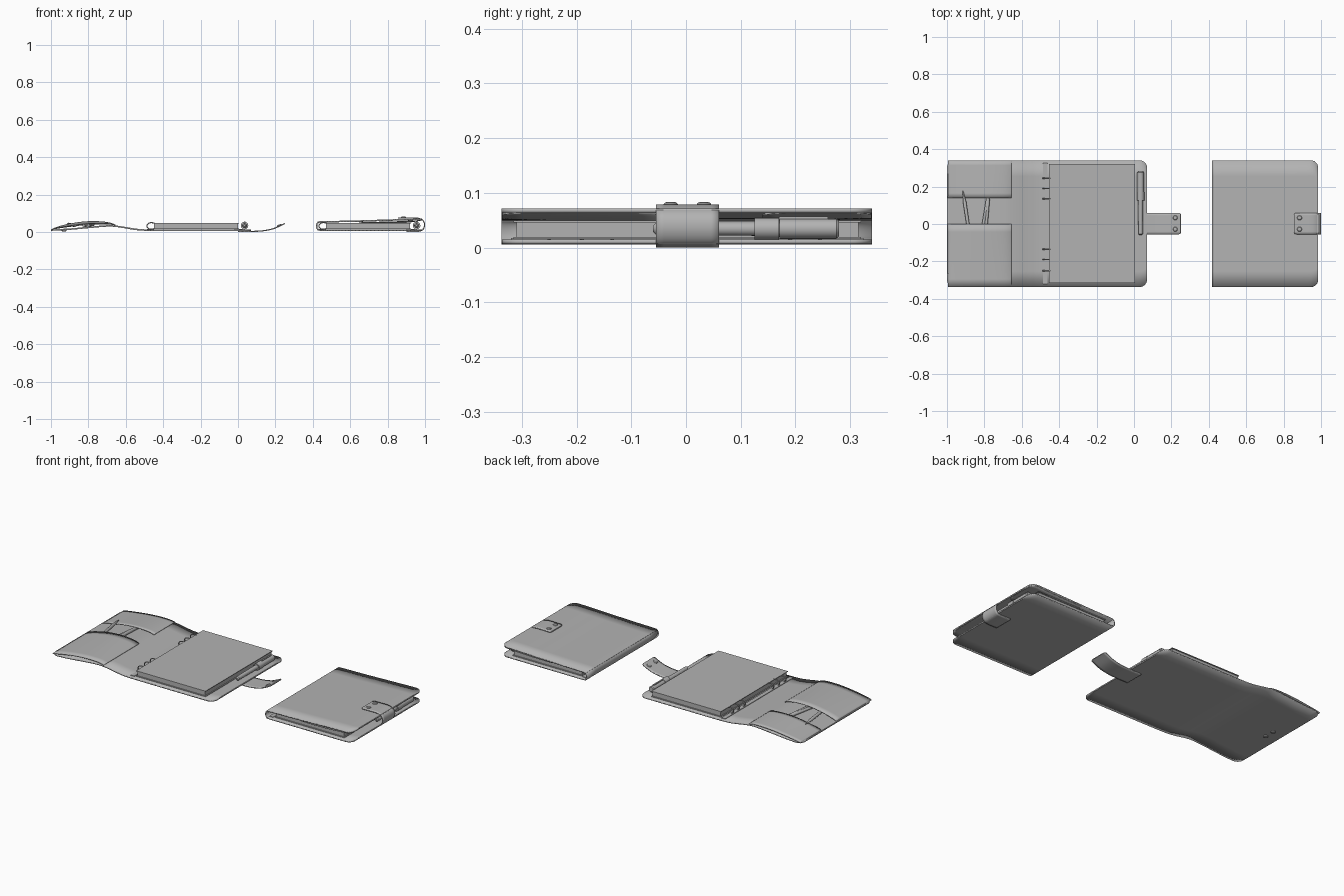
import bpy, bmesh, math
from mathutils import Vector, Matrix

if "Cube" in bpy.data.objects:
    bpy.data.objects.remove(bpy.data.objects["Cube"])

grey = bpy.data.materials.new("soft grey")
grey.diffuse_color = (0.45, 0.45, 0.45, 1)
grey.use_nodes = True
grey.node_tree.nodes["Principled BSDF"].inputs["Base Color"].default_value = grey.diffuse_color


def finish(name, bm, angle=35):
    bmesh.ops.recalc_face_normals(bm, faces=bm.faces)
    me = bpy.data.meshes.new(name)
    bm.to_mesh(me)
    bm.free()
    ob = bpy.data.objects.new(name, me)
    bpy.context.collection.objects.link(ob)
    me.materials.append(grey)
    bpy.context.view_layer.objects.active = ob
    ob.select_set(True)
    bpy.ops.object.shade_smooth_by_angle(angle=math.radians(angle))
    ob.select_set(False)
    return ob


def smooth_path(pts, n=10):
    """Catmull-Rom curve through (x, z) points."""
    p = [Vector(q) for q in pts]
    p = [2 * p[0] - p[1]] + p + [2 * p[-1] - p[-2]]
    out = []
    for a, b, c, d in zip(p, p[1:], p[2:], p[3:]):
        for i in range(n):
            t = i / n
            out.append(0.5 * (2 * b + (c - a) * t + (2 * a - 5 * b + 4 * c - d) * t * t
                              + (3 * b - a - 3 * c + d) * t ** 3))
    return out + [p[-2]]


def sheet(name, pts, y0, y1, thick, r0=0.0, r1=0.0, lift=None, cols=8):
    """Leather sheet: path in xz swept over y, rounded corners at either end."""
    path = smooth_path(pts)
    # extra stations at both ends so the corners come out round
    for r, at_end in ((r0, False), (r1, True)):
        if r:
            if at_end:
                path.reverse()
            a = path[0]
            far = next(i for i, q in enumerate(path) if (q - a).length > r)
            d = (path[far] - a).normalized()
            arc = [a + d * r * (1 - math.cos(k * math.pi / 12)) for k in range(6)]
            path = arc + path[far:]
            if at_end:
                path.reverse()
    length = [0]
    for a, b in zip(path, path[1:]):
        length.append(length[-1] + (b - a).length)
    bm = bmesh.new()
    rows = []
    for q, s in zip(path, length):
        inset = 0
        for r, d in ((r0, s), (r1, length[-1] - s)):
            if r and d < r:
                inset = r - math.sqrt(max(0, r * r - (r - d) ** 2))
        row = []
        for j in range(cols + 1):
            y = y0 + inset + (y1 - y0 - 2 * inset) * j / cols
            z = q.y + (lift(s / length[-1], j / cols) if lift else 0)
            row.append(bm.verts.new((q.x, y, z)))
        rows.append(row)
    for a, b in zip(rows, rows[1:]):
        for j in range(cols):
            bm.faces.new((a[j], a[j + 1], b[j + 1], b[j]))
    ob = finish(name, bm)
    m = ob.modifiers.new("thickness", 'SOLIDIFY')
    m.thickness, m.offset = thick, 0
    return ob


def box(name, x0, x1, y0, y1, z0, z1):
    bm = bmesh.new()
    bmesh.ops.create_cube(bm, size=1)
    for v in bm.verts:
        v.co = Vector(((x0 + x1) / 2 + v.co.x * (x1 - x0), (y0 + y1) / 2 + v.co.y * (y1 - y0),
                       (z0 + z1) / 2 + v.co.z * (z1 - z0)))
    return finish(name, bm)


def turned(name, profile, start, axis, seg=20):
    """Round part: (distance, radius) profile along an axis."""
    bm = bmesh.new()
    rot = Vector((0, 0, 1)).rotation_difference(Vector(axis)).to_matrix()
    rings = []
    for d, r in profile:
        rings.append([bm.verts.new(Vector(start) + rot @ Vector((
            r * math.cos(k * math.tau / seg), r * math.sin(k * math.tau / seg), d)))
            for k in range(seg)])
    for a, b in zip(rings, rings[1:]):
        for k in range(seg):
            bm.faces.new((a[k], a[k - 1], b[k - 1], b[k]))
    bm.faces.new(rings[0])
    bm.faces.new(rings[-1])
    return finish(name, bm)


def snap(name, x, y, z, axis):
    turned(name, [(0, .013), (.003, .013), (.006, .010), (.007, .004)], (x, y, z), axis)


def ring(name, x, y):
    """Binder ring, lying in the xz plane."""
    bm = bmesh.new()
    n, m, grid = 20, 6, []
    for i in range(n):
        a = i * math.tau / n
        grid.append([])
        for k in range(m):
            b = k * math.tau / m
            grid[-1].append(bm.verts.new((
                x + (.024 + .003 * math.cos(b)) * math.cos(a), y + .004 * math.sin(b),
                .034 + (.018 + .003 * math.cos(b)) * math.sin(a))))
    for i in range(n):
        for k in range(m):
            bm.faces.new((grid[i - 1][k - 1], grid[i - 1][k], grid[i][k], grid[i][k - 1]))
    finish(name, bm)


def contents(label, dx):
    # page block with thin dividers and binder spine
    box(label + "_pages", dx - .45, dx, -.31, .315, .021, .047)
    box(label + "_top_divider", dx - .455, dx + .005, -.315, .32, .047, .051)
    box(label + "_bottom_divider", dx - .455, dx + .005, -.315, .32, .017, .021)
    box(label + "_binder_spine", dx - .487, dx - .463, -.32, .325, .014, .019)
    for y in (-.25, -.19, -.135, .135, .19, .245):
        ring(label + "_binder_ring", dx - .463, y)
    # pen held by a loop beside the pages
    px, pz = dx + .035, .036
    turned(label + "_pen", [(0, .006), (.006, .012), (.18, .013), (.23, .013), (.231, .018),
                            (.335, .018), (.34, .014)], (px, -.06, pz), (0, 1, 0))
    turned(label + "_pen_loop", [(0, .020), (.045, .020)], (px, .125, pz), (0, 1, 0))
    box(label + "_pen_clip", px - .004, px + .004, .17, .26, pz + .017, pz + .022)
    box(label + "_pen_loop_tab", dx - .02, px, .125, .17, .015, .018)


H0, H1 = -.337, .34

# ---- open organiser ----
sheet("open_cover", [(-1, .012), (-.9, .017), (-.8, .026), (-.7, .034), (-.64, .031), (-.56, .018),
                     (-.49, .012), (-.3, .011), (0, .011), (.07, .011)], H0, H1, .008, .04, .04)
contents("open", 0)
flap = [(-.995, .015), (-.9, .021), (-.8, .030), (-.7, .038), (-.655, .038)]


def swell(amount, low, high):
    """Pocket bulge that opens toward its mouth."""
    return lambda u, v: amount * math.sin(math.pi * min(1, max(0, u))) ** .7 * (low + (high - low) * v)


sheet("open_large_pocket", flap, H0 + .001, 0, .004, .0, 0, swell(.028, .6, 1))
sheet("open_small_pocket", flap, .14, H1 - .001, .004, .0, 0, swell(.02, 1, .6))
# loose pens standing in the large pocket
for x0, x1, y1 in ((-.87, -.915, .18), (-.825, -.765, .235), (-.80, -.775, .19)):
    a, b = Vector((x0, -.12, .036)), Vector((x1, y1, .044))
    L = (b - a).length
    turned("pocket_pen", [(0, .008), (L - .06, .009), (L - .055, .007), (L - .01, .003), (L, .001)],
           a, (b - a).normalized(), 12)
# closing strap with snaps
sheet("open_strap", [(.0, .005), (.07, .005), (.13, .008), (.19, .02), (.25, .047)],
      -.055, .06, .006, 0, .012)
for y in (-.028, .033):
    snap("open_strap_snap", .222, y, .035, (-.35, 0, .94))
    snap("open_cover_snap", -.93, y, .011, (.05, 0, -1))

# ---- closed organiser ----
sheet("closed_cover", [(.985, .012), (.8, .012), (.6, .012), (.45, .012), (.427, .016), (.420, .034),
                       (.427, .051), (.45, .056), (.6, .059), (.8, .065), (.9, .068), (.985, .069)],
      H0, H1, .008, .04, .04)
contents("closed", .92)
under = [(.98, .065), (.9, .063), (.8, .060), (.7, .057), (.645, .056)]
sheet("closed_large_pocket", under, H0 + .001, -.04, .003, .03, 0, swell(-.014, .4, 1))
sheet("closed_small_pocket", under, .14, H1 - .001, .003, .03, 0, swell(-.008, 1, .5))
# strap wrapped around the fore edge
sheet("closed_strap", [(.90, .005), (.955, .005), (.985, .012), (.997, .036), (.99, .062),
                       (.96, .076), (.91, .077), (.855, .076)], -.055, .06, .006, 0, .012)
for y in (-.028, .033):
    snap("closed_strap_snap", .885, y, .078, (0, 0, 1))

# settle everything on the ground
bpy.context.view_layer.update()
deps = bpy.context.evaluated_depsgraph_get()
low = min((o.evaluated_get(deps).matrix_world @ v.co).z
          for o in bpy.data.objects for v in o.evaluated_get(deps).data.vertices)
for o in bpy.data.objects:
    o.location.z -= low
